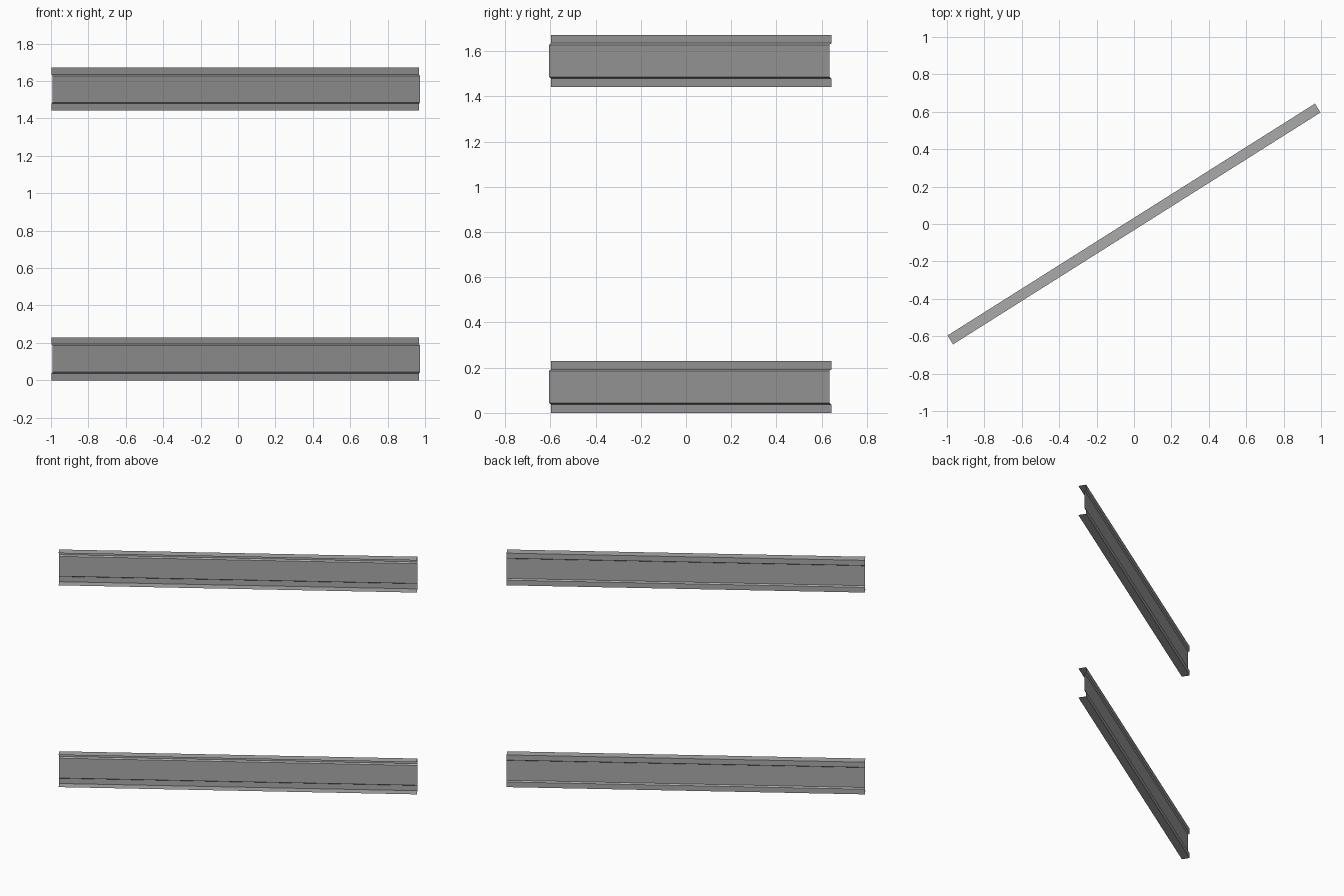
import bpy, math

if "Cube" in bpy.data.objects:
    bpy.data.objects.remove(bpy.data.objects["Cube"])

steel = bpy.data.materials.new("grey_steel")
steel.diffuse_color = (0.4, 0.4, 0.4, 1)
steel.use_nodes = True
steel.node_tree.nodes["Principled BSDF"].inputs["Base Color"].default_value = steel.diffuse_color

LENGTH, HEIGHT, HALF_W = 2.323, 0.23, 0.028
ANGLE = math.atan2(0.62, 0.9825)
WEB = HALF_W - 0.011      # web sits slightly in front of the back lips

# Sheet profile (depth, height): flange, lip, stepped web, lip, flange
lower = [(-HALF_W, 0), (HALF_W, 0), (HALF_W, 0.037), (WEB, 0.044)]
upper = [(d, HEIGHT - z) for d, z in reversed(lower)]
profile = lower + upper


def rail(name, z0):
    """Sweep the open sheet profile along the rail's length."""
    verts = [(x, d, z) for x in (-LENGTH / 2, LENGTH / 2) for d, z in profile]
    n = len(profile)
    faces = [(i, i + 1, n + i + 1, n + i) for i in range(n - 1)]
    mesh = bpy.data.meshes.new(name)
    mesh.from_pydata(verts, [], faces)
    mesh.materials.append(steel)
    obj = bpy.data.objects.new(name, mesh)
    obj.location.z = z0
    obj.rotation_euler.z = ANGLE
    bpy.context.collection.objects.link(obj)


rail("lower_rail", 0)
rail("upper_rail", 1.442)
